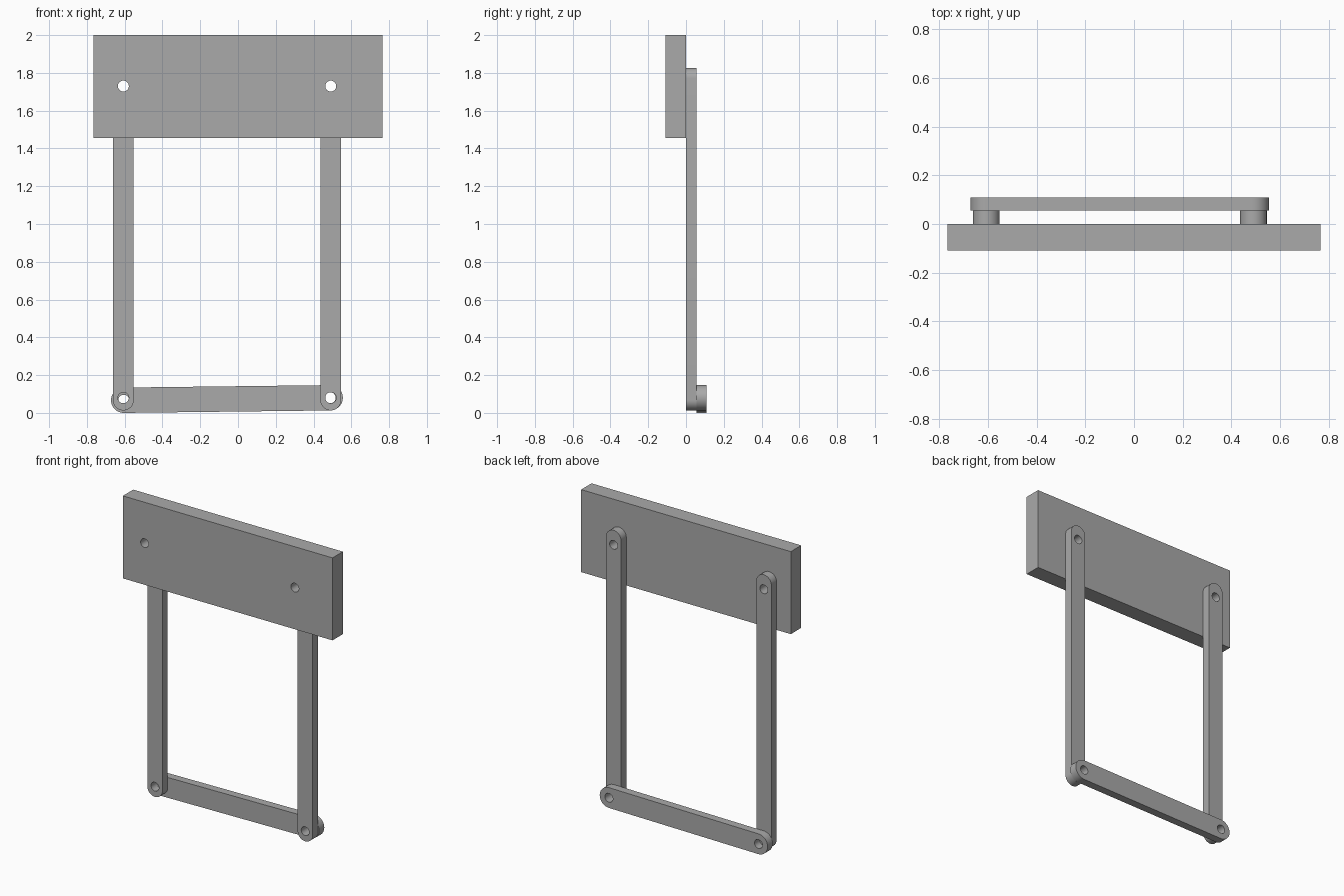
import bpy, bmesh, math
from mathutils import Vector

if "Cube" in bpy.data.objects:
    bpy.data.objects.remove(bpy.data.objects["Cube"], do_unlink=True)

GREY = (0.4, 0.4, 0.4, 1)
mat = bpy.data.materials.new("plain grey")
mat.use_nodes = True
mat.diffuse_color = GREY
mat.node_tree.nodes["Principled BSDF"].inputs["Base Color"].default_value = GREY

HOLE_R = 0.029


def arc(cx, cz, r, start, sweep, n):
    return [(cx + r * math.cos(start + sweep * i / n),
             cz + r * math.sin(start + sweep * i / n)) for i in range(n + 1)]


def capsule(a, b, r):
    """Outline of a bar with round ends centred on a and b."""
    d = Vector(b) - Vector(a)
    t = math.atan2(d.y, d.x)
    return (arc(*b, r, t - math.pi / 2, math.pi, 24)
            + arc(*a, r, t + math.pi / 2, math.pi, 24))


def drilled_slab(name, outline, holes, y0, y1):
    """Extrude an x-z outline with round holes from y0 to y1."""
    bm = bmesh.new()
    loops = [outline] + [arc(x, z, HOLE_R, 0, 2 * math.pi, 32)[:-1] for x, z in holes]
    for loop in loops:
        vs = [bm.verts.new((x, y0, z)) for x, z in loop]
        for i, v in enumerate(vs):
            bm.edges.new((v, vs[i - 1]))
    bmesh.ops.triangle_fill(bm, use_beauty=True, use_dissolve=False,
                            edges=bm.edges[:], normal=(0, -1, 0))
    new = bmesh.ops.extrude_face_region(bm, geom=bm.faces[:], use_keep_orig=True)["geom"]
    bmesh.ops.translate(bm, vec=(0, y1 - y0, 0),
                        verts=[g for g in new if isinstance(g, bmesh.types.BMVert)])
    bmesh.ops.recalc_face_normals(bm, faces=bm.faces[:])
    mesh = bpy.data.meshes.new(name)
    bm.to_mesh(mesh)
    bm.free()
    mesh.materials.append(mat)
    ob = bpy.data.objects.new(name, mesh)
    bpy.context.collection.objects.link(ob)
    bpy.ops.object.select_all(action='DESELECT')
    ob.select_set(True)
    bpy.context.view_layer.objects.active = ob
    bpy.ops.object.shade_smooth_by_angle(angle=math.radians(30))


LEFT_X, RIGHT_X = 0.491, -0.607
TOP_Z, LOW_Z = 1.73, 0.08

# Thick mounting plate
drilled_slab("mounting_plate",
             [(-0.766, 1.455), (0.766, 1.455), (0.766, 2), (-0.766, 2)],
             [(RIGHT_X, TOP_Z), (LEFT_X, TOP_Z)], -0.108, 0)

# Two hanging arms behind the plate
for side, x in (("left", LEFT_X), ("right", RIGHT_X)):
    drilled_slab(side + "_arm", capsule((x, 0.068), (x, 1.771), 0.055),
                 [(x, TOP_Z), (x, LOW_Z)], 0, 0.055)

# Slightly tilted link joining the arms at the bottom
ends = [(-0.605, 0.067), (0.488, 0.08)]
drilled_slab("bottom_link", capsule(*ends, 0.067), ends, 0.055, 0.108)
